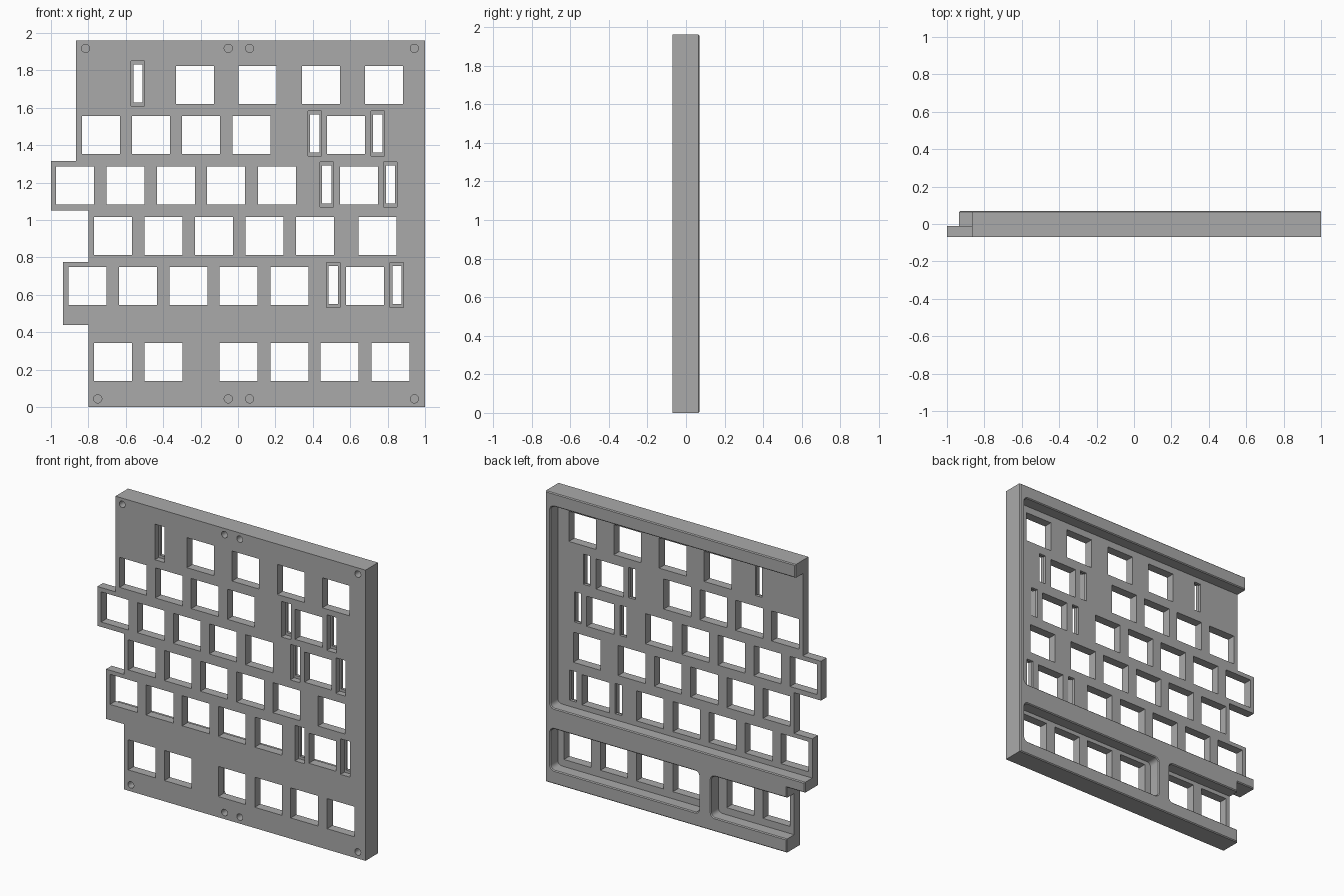
import bpy, bmesh, math

if "Cube" in bpy.data.objects:
    bpy.data.objects.remove(bpy.data.objects["Cube"])

FRONT, BACK, FLOOR = -0.07, 0.07, -0.01   # plate front, frame back, pocket floor

grey = bpy.data.materials.new("grey")
grey.diffuse_color = (0.4, 0.4, 0.4, 1)
grey.use_nodes = True
grey.node_tree.nodes["Principled BSDF"].inputs["Base Color"].default_value = grey.diffuse_color


def add_prism(bm, pts, y0, y1):
    """Extrude an outline in x, z from y0 to y1."""
    face = bm.faces.new([bm.verts.new((x, y0, z)) for x, z in pts])
    new = bmesh.ops.extrude_face_region(bm, geom=[face])["geom"]
    verts = [g for g in new if isinstance(g, bmesh.types.BMVert)]
    bmesh.ops.translate(bm, verts=verts, vec=(0, y1 - y0, 0))


def make(name, outlines, y0, y1):
    bm = bmesh.new()
    for pts in outlines:
        add_prism(bm, pts, y0, y1)
    bmesh.ops.recalc_face_normals(bm, faces=bm.faces[:])
    mesh = bpy.data.meshes.new(name)
    bm.to_mesh(mesh)
    bm.free()
    ob = bpy.data.objects.new(name, mesh)
    bpy.context.collection.objects.link(ob)
    return ob


def rect(x0, x1, z0, z1):
    return [(x0, z0), (x1, z0), (x1, z1), (x0, z1)]


def round_rect(x0, x1, z0, z1, r=0.03, n=5):
    pts = []
    for cx, cz, a in ((x1 - r, z0 + r, -90), (x1 - r, z1 - r, 0),
                      (x0 + r, z1 - r, 90), (x0 + r, z0 + r, 180)):
        for i in range(n + 1):
            t = math.radians(a + 90 * i / n)
            pts.append((cx + r * math.cos(t), cz + r * math.sin(t)))
    return pts


def circle(cx, cz, r=0.022, n=24):
    return [(cx + r * math.cos(math.tau * i / n), cz + r * math.sin(math.tau * i / n))
            for i in range(n)]


# Stepped plate body
outline = [(-.8, 0), (1, 0), (1, 1.96), (-.865, 1.96), (-.865, 1.315), (-1, 1.315),
           (-1, 1.05), (-.8, 1.05), (-.8, .775), (-.935, .775), (-.935, .44), (-.8, .44)]
plate = make("key_plate", [outline], FRONT, BACK)
plate.data.materials.append(grey)

# Back pockets, leaving top, bottom, side and middle rails plus a divider
pockets = [round_rect(-1.2, .963, .51, 1.87),
           round_rect(-.145, .963, .092, .37),
           round_rect(-1.2, -.235, .092, .37)]

# Square key openings: bottom edge of each row, then left edges
rows = [(1.62, (-.332, .004, .342, .678)),
        (1.353, (-.835, -.567, -.3, -.03, .475)),
        (1.083, (-.972, -.702, -.434, -.165, .106, .545)),
        (.814, (-.77, -.5, -.231, .039, .31, .645)),
        (.545, (-.905, -.637, -.367, -.098, .174, .578)),
        (.14, (-.77, -.5, -.098, .174, .442, .714))]
keys = [rect(x, x + .203, z, z + .203) for z, xs in rows for x in xs]

# Narrow stabiliser slots with a wider recess at the front
slots = [(-.535, 1.73), (.41, 1.462), (.748, 1.462), (.475, 1.19), (.815, 1.19),
         (.51, .653), (.85, .653)]
recess = [rect(x - .036, x + .036, z - .12, z + .12) for x, z in slots]
inner = [rect(x - .025, x + .025, z - .102, z + .102) for x, z in slots]

# Blind screw holes along top and bottom rails
screws = [circle(x, z) for z, x0 in ((1.918, -.815), (.044, -.75))
          for x in (x0, -.052, .062, .943)]

cutters = [make("pocket_cutter", pockets, FLOOR, .2),
           make("key_cutter", keys, -.2, .2),
           make("recess_cutter", recess, -.2, -.03),
           make("slot_cutter", inner, -.2, .2),
           make("screw_cutter", screws, -.2, .02)]
bpy.context.view_layer.objects.active = plate
for c in cutters:
    c.hide_render = True
    mod = plate.modifiers.new(c.name, "BOOLEAN")
    mod.operation, mod.solver, mod.object = "DIFFERENCE", "EXACT", c
    bpy.ops.object.modifier_apply(modifier=mod.name)
    bpy.data.objects.remove(c)

# Small chamfer on the back rim of the rails
bm = bmesh.new()
bm.from_mesh(plate.data)
bmesh.ops.remove_doubles(bm, verts=bm.verts[:], dist=1e-5)
rim = [e for e in bm.edges if all(v.co.y > BACK - 1e-4 for v in e.verts)
       and len(e.link_faces) == 2 and e.calc_face_angle() > 1]
bmesh.ops.bevel(bm, geom=rim, offset=0.006, segments=1, affect="EDGES")
bm.to_mesh(plate.data)
bm.free()

plate.select_set(True)
bpy.ops.object.shade_smooth_by_angle(angle=math.radians(30))
